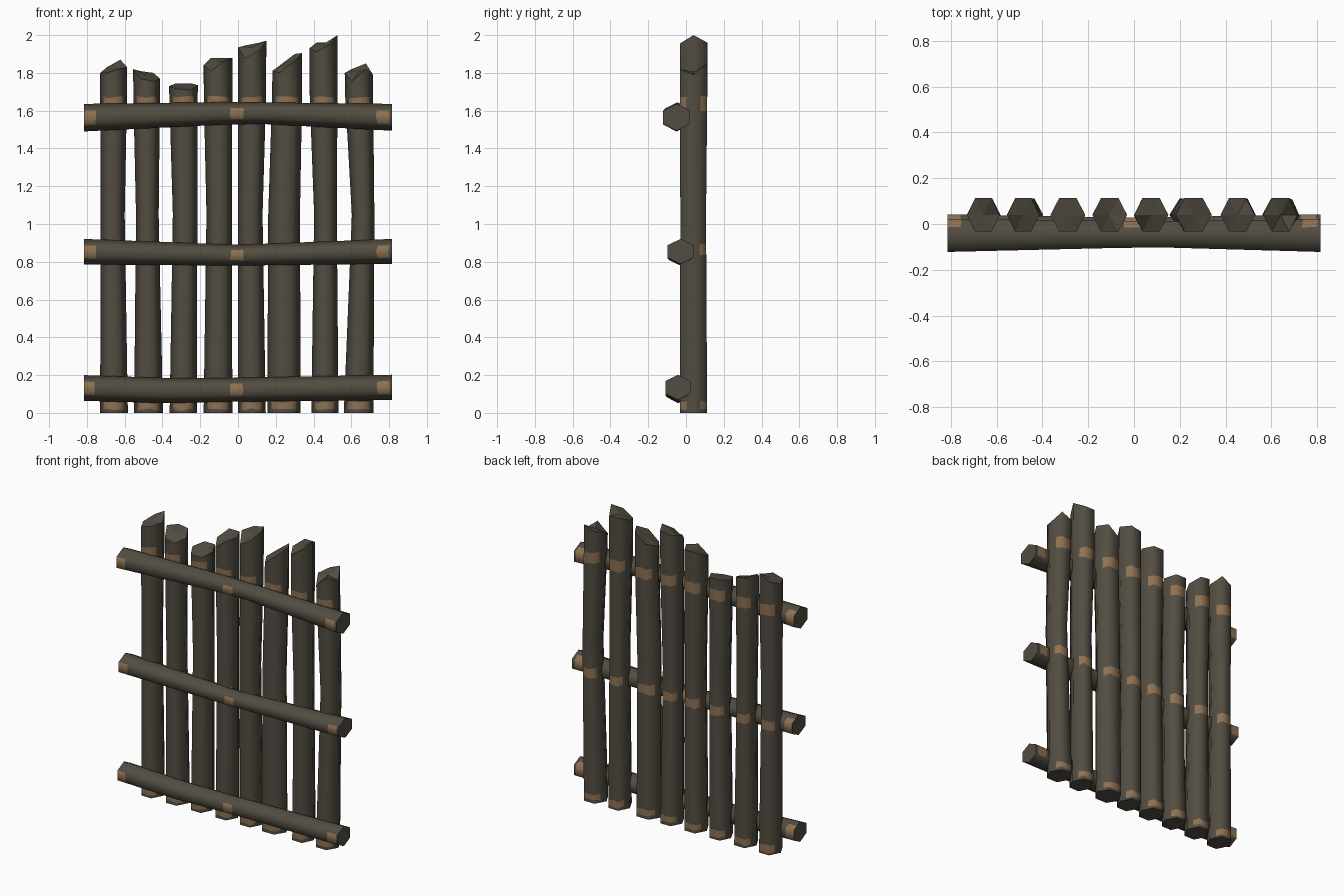
import bpy, bmesh, math, random

if "Cube" in bpy.data.objects:
    bpy.data.objects.remove(bpy.data.objects["Cube"])
random.seed(4)


def material(name, rgb):
    m = bpy.data.materials.new(name)
    m.diffuse_color = (*rgb, 1)
    m.use_nodes = True
    m.node_tree.nodes["Principled BSDF"].inputs["Base Color"].default_value = m.diffuse_color
    return m


BARK = material("dark_bark", (0.085, 0.074, 0.054))
WORN = material("worn_brown", (0.27, 0.165, 0.085))


def section(s):
    """Point s of 12 on a unit hexagon: six corners plus side midpoints."""
    def corner(i):
        a = math.radians(60 * i)
        return math.cos(a), math.sin(a) / math.sin(math.radians(60))
    a, b = corner(s // 2), corner((s + 1) // 2)
    return (a[0] + b[0]) / 2, (a[1] + b[1]) / 2


def lerp(keys, t):
    """Piecewise linear lookup in [(t, value tuple), ...]."""
    if t <= keys[0][0]:
        return keys[0][1]
    for (t0, a), (t1, b) in zip(keys, keys[1:]):
        if t <= t1:
            k = (t - t0) / (t1 - t0)
            return [p + (q - p) * k for p, q in zip(a, b)]
    return keys[-1][1]


def log(name, keys, stations, patches, place, front, back, tip=None):
    """Loft a six-sided log; keys give (centre u, half u, centre v, half v)."""
    bm = bmesh.new()
    rings = []
    for n, t in enumerate(stations):
        last = n == len(stations) - 1
        ring = []
        for s in range(12):
            d = t
            if last and tip:
                d = (tip[s // 2] + tip[((s + 1) // 2) % 6]) / 2
            elif 0 < n and not last:
                d += random.uniform(-.006, .006)
            cu, hu, cv, hv = lerp(keys, d)
            pu, pv = section(s)
            ring.append(bm.verts.new(place(cu + hu * pu, cv + hv * pv, d)))
        rings.append(ring)
    # long sides, with worn patches on the front and back
    for n in range(len(rings) - 1):
        for s in range(12):
            e = (s + 1) % 12
            f = bm.faces.new((rings[n][s], rings[n][e], rings[n + 1][e], rings[n + 1][s]))
            f.smooth = True
            if n in patches and s in front + back:
                f.material_index = 1
    # end cuts
    bm.faces.new(rings[0])
    top = rings[-1]
    mid = bm.verts.new(sum((v.co for v in top[1:]), top[0].co.copy()) / 12)
    for s in range(12):
        bm.faces.new((top[s], top[(s + 1) % 12], mid))
    bmesh.ops.recalc_face_normals(bm, faces=bm.faces)
    me = bpy.data.meshes.new(name)
    bm.to_mesh(me)
    bm.free()
    me.materials.append(BARK)
    me.materials.append(WORN)
    bpy.context.collection.objects.link(bpy.data.objects.new(name, me))


# Upright posts: left/right edges at the foot, middle and head,
# then cut heights at corners right, back right, back left, left, front left, front right
POSTS = [
    ((-.73, -.583), (-.727, -.60), (-.73, -.587), (1.83, 1.87, 1.83, 1.80, 1.80, 1.82)),
    ((-.55, -.397), (-.54, -.42), (-.555, -.413), (1.77, 1.80, 1.81, 1.82, 1.77, 1.755)),
    ((-.362, -.218), (-.345, -.215), (-.365, -.213), (1.735, 1.745, 1.745, 1.73, 1.715, 1.71)),
    ((-.182, -.03), (-.167, -.032), (-.182, -.03), (1.88, 1.88, 1.88, 1.84, 1.81, 1.865)),
    ((0, .147), (0, .13), (0, .15), (1.97, 1.96, 1.945, 1.935, 1.875, 1.92)),
    ((.155, .332), (.16, .328), (.182, .34), (1.905, 1.9, 1.84, 1.81, 1.80, 1.865)),
    ((.388, .532), (.403, .523), (.378, .527), (2.0, 1.96, 1.96, 1.93, 1.91, 1.955)),
    ((.56, .717), (.603, .722), (.565, .715), (1.79, 1.85, 1.82, 1.80, 1.755, 1.82)),
]
for i, (foot, mid, head, tip) in enumerate(POSTS):
    def key(e, cv, hv):
        return ((e[0] + e[1]) / 2, (e[1] - e[0]) / 2, cv, hv)
    keys = [(0, key(foot, .04, .072)), (1.05, key(mid, .038, .068)), (1.72, key(head, .04, .073))]
    log(f"post_{i + 1}", keys, [0, .018, .06, .83, .89, 1.05, 1.6, 1.672, 1.8], (1, 3, 6),
        lambda u, v, t: (u, v, t), [7, 8, 9, 10], [1, 2, 3, 4], tip)

# Cross rails: (x, (centre z, half height, centre y, half depth))
RAILS = {
    "bottom_rail": [(-.815, (.132, .068, -.043, .066)), (-.38, (.118, .067, -.042, .062)),
                    (0, (.123, .063, -.04, .06)), (.815, (.135, .067, -.043, .066))],
    "middle_rail": [(-.815, (.853, .068, -.028, .07)), (0, (.835, .055, -.03, .058)),
                    (.815, (.855, .066, -.028, .07))],
    "top_rail": [(-.815, (1.563, .073, -.05, .072)), (-.1, (1.585, .06, -.045, .06)),
                 (.12, (1.587, .057, -.045, .057)), (.815, (1.565, .071, -.05, .072))],
}
for name, keys in RAILS.items():
    log(name, keys, [-.815, -.755, -.38, -.1, -.04, .025, .12, .735, .8, .815], (0, 4, 7),
        lambda u, v, t: (t, v, u), [8, 9], [1, 2, 3])
